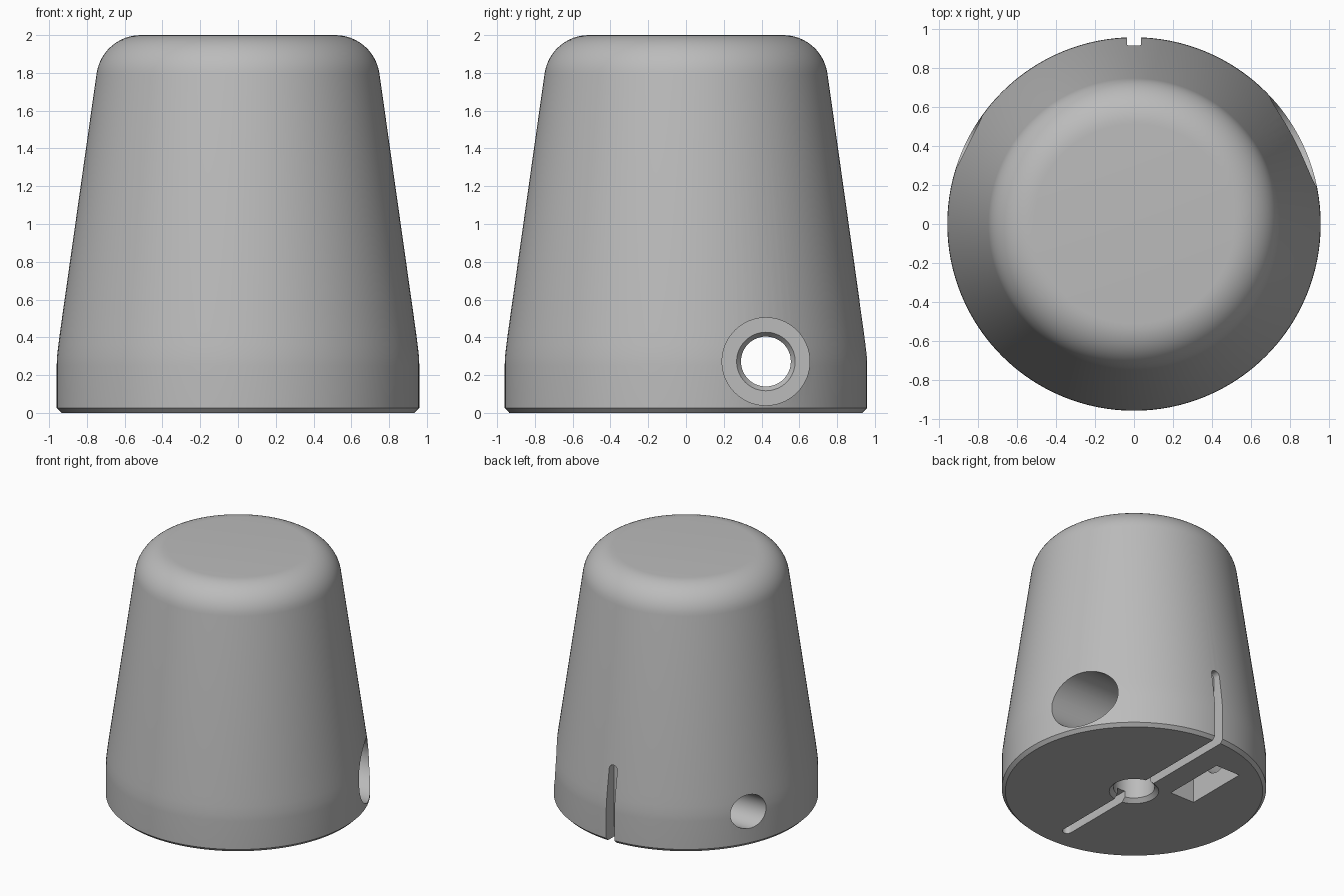
import bpy, bmesh, math
from mathutils import Matrix, Vector

if "Cube" in bpy.data.objects:
    bpy.data.objects.remove(bpy.data.objects["Cube"])

grey = bpy.data.materials.new("light_grey")
grey.use_nodes = True
grey.diffuse_color = (0.5, 0.5, 0.5, 1)
grey.node_tree.nodes["Principled BSDF"].inputs["Base Color"].default_value = (0.5, 0.5, 0.5, 1)


def finish(name, bm):
    bmesh.ops.recalc_face_normals(bm, faces=bm.faces[:])
    mesh = bpy.data.meshes.new(name)
    bm.to_mesh(mesh)
    bm.free()
    mesh.materials.append(grey)
    ob = bpy.data.objects.new(name, mesh)
    bpy.context.collection.objects.link(ob)
    return ob


def revolve(name, profile, matrix=Matrix(), steps=64):
    """Closed solid from (radius, height) points, poles included."""
    bm = bmesh.new()
    verts = [bm.verts.new((r, 0, z)) for r, z in profile]
    edges = [bm.edges.new(p) for p in zip(verts, verts[1:])]
    bmesh.ops.spin(bm, geom=verts + edges, cent=(0, 0, 0), axis=(0, 0, 1),
                   angle=math.tau, steps=steps, use_duplicate=False)
    bmesh.ops.remove_doubles(bm, verts=bm.verts[:], dist=1e-5)
    bmesh.ops.transform(bm, matrix=matrix, verts=bm.verts[:])
    return finish(name, bm)


def box(name, low, high):
    low, high = Vector(low), Vector(high)
    bm = bmesh.new()
    bmesh.ops.create_cube(bm, size=1, matrix=Matrix.Translation((low + high) / 2)
                          @ Matrix.Diagonal((*(high - low), 1)))
    return finish(name, bm)


def slot(name, matrix, length, width, depth):
    """Slot along local x with a round far end, cut along local z."""
    r = width / 2
    outline = [(0, -r)] + [(length - r + r * math.sin(a), -r * math.cos(a))
                           for a in (math.pi * i / 12 for i in range(13))] + [(0, r)]
    bm = bmesh.new()
    face = bm.faces.new([bm.verts.new((x, y, 0)) for x, y in outline])
    new = bmesh.ops.extrude_face_region(bm, geom=[face])["geom"]
    bmesh.ops.translate(bm, vec=(0, 0, depth),
                        verts=[v for v in new if isinstance(v, bmesh.types.BMVert)])
    bmesh.ops.transform(bm, matrix=matrix, verts=bm.verts[:])
    return finish(name, bm)


# Tapered body: chamfered foot, softened waist, rounded shoulder
waist = [(0.96, 0.25), (0.958, 0.3), (0.951, 0.36), (0.942, 0.43)]
tilt = math.atan2(0.21, 1.5)
arc = [tilt + (math.pi / 2 - tilt) * i / 12 for i in range(13)]
shoulder = [(0.515 + 0.236 * math.cos(a), 1.764 + 0.236 * math.sin(a)) for a in arc]
body = revolve("tapered_body", [(0, 0), (0.935, 0), (0.96, 0.025)] + waist
               + shoulder + [(0, 2)], steps=128)

# Bolt hole with counterbore, countersink and nut pocket
along_x = Matrix.Translation((0, 0.423, 0.272)) @ Matrix.Rotation(math.pi / 2, 4, "Y")
cutters = [
    revolve("bolt_hole_cutter", [(0, -1.1), (0.132, -1.1), (0.132, 0.19), (0.155, 0.22),
                                 (0.232, 0.22), (0.232, 1.1), (0, 1.1)], along_x),
    box("nut_pocket_cutter", (-0.435, 0.155, -0.1), (-0.22, 0.67, 0.53)),
    # Centre hole in the base
    revolve("centre_hole_cutter", [(0, -0.1), (0.28, -0.1), (0.15, 0.03), (0.15, 0.9), (0, 0.9)]),
    # Cord groove across the base, and its continuation up the back
    slot("base_groove_cutter", Matrix.Translation((0, 1.1, -0.1))
         @ Matrix.Rotation(-math.pi / 2, 4, "Z"), 1.89, 0.072, 0.18),
    slot("back_slot_cutter", Matrix.Translation((0, 1.1, -0.12))
         @ Matrix(((0, 1, 0, 0), (0, 0, -1, 0), (1, 0, 0, 0), (0, 0, 0, 1))),
         0.725, 0.0722, 0.24),
]
for cutter in cutters:
    cutter.hide_render = True
    mod = body.modifiers.new(cutter.name, "BOOLEAN")
    mod.operation, mod.solver, mod.object = "DIFFERENCE", "EXACT", cutter

# Bake the cuts, then remove the cutters
bpy.context.view_layer.update()
cut = bpy.data.meshes.new_from_object(body.evaluated_get(bpy.context.evaluated_depsgraph_get()))
body.modifiers.clear()
body.data = cut
for cutter in cutters:
    bpy.data.objects.remove(cutter)

bpy.ops.object.select_all(action="DESELECT")
body.select_set(True)
bpy.context.view_layer.objects.active = body
bpy.ops.object.shade_smooth_by_angle(angle=math.radians(30))
